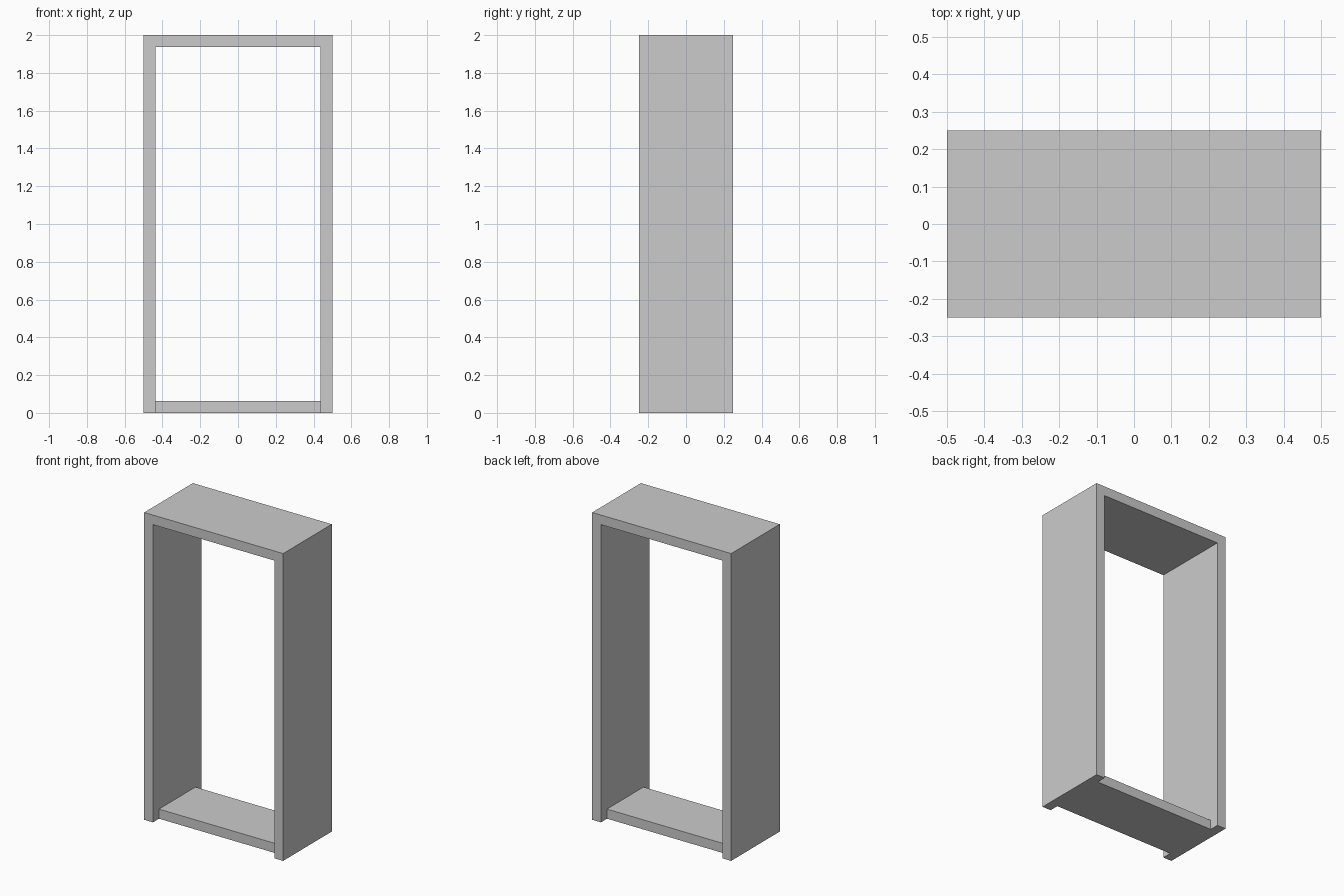
import bpy
import bmesh

WIDTH, DEPTH, HEIGHT = 1.0, 0.5, 2.0
BOARD = 0.0625

cube = bpy.data.objects.get("Cube")
if cube:
    bpy.data.objects.remove(cube, do_unlink=True)

grey = bpy.data.materials.new("light grey")
grey.use_nodes = True
grey.diffuse_color = (0.6, 0.6, 0.6, 1)
grey.node_tree.nodes["Principled BSDF"].inputs["Base Color"].default_value = (0.6, 0.6, 0.6, 1)


def extruded(name, profile, depth):
    """Extrude an x-z profile along y, centred on y = 0."""
    bm = bmesh.new()
    face = bm.faces.new([bm.verts.new((x, -depth / 2, z)) for x, z in profile])
    moved = bmesh.ops.extrude_face_region(bm, geom=[face])["geom"]
    bmesh.ops.translate(bm, vec=(0, depth, 0),
                        verts=[v for v in moved if isinstance(v, bmesh.types.BMVert)])
    bmesh.ops.recalc_face_normals(bm, faces=bm.faces)
    mesh = bpy.data.meshes.new(name)
    bm.to_mesh(mesh)
    bm.free()
    mesh.materials.append(grey)
    obj = bpy.data.objects.new(name, mesh)
    bpy.context.collection.objects.link(obj)
    return obj


outer = WIDTH / 2
inner = outer - BOARD

# Side walls and top in one piece
extruded("frame", [(-outer, 0), (-inner, 0), (-inner, HEIGHT - BOARD), (inner, HEIGHT - BOARD),
                   (inner, 0), (outer, 0), (outer, HEIGHT), (-outer, HEIGHT)], DEPTH)

# Bottom board, set back from the front and rear edges
extruded("bottom_board", [(-inner, 0), (inner, 0), (inner, BOARD), (-inner, BOARD)],
         DEPTH - 2 * BOARD)
